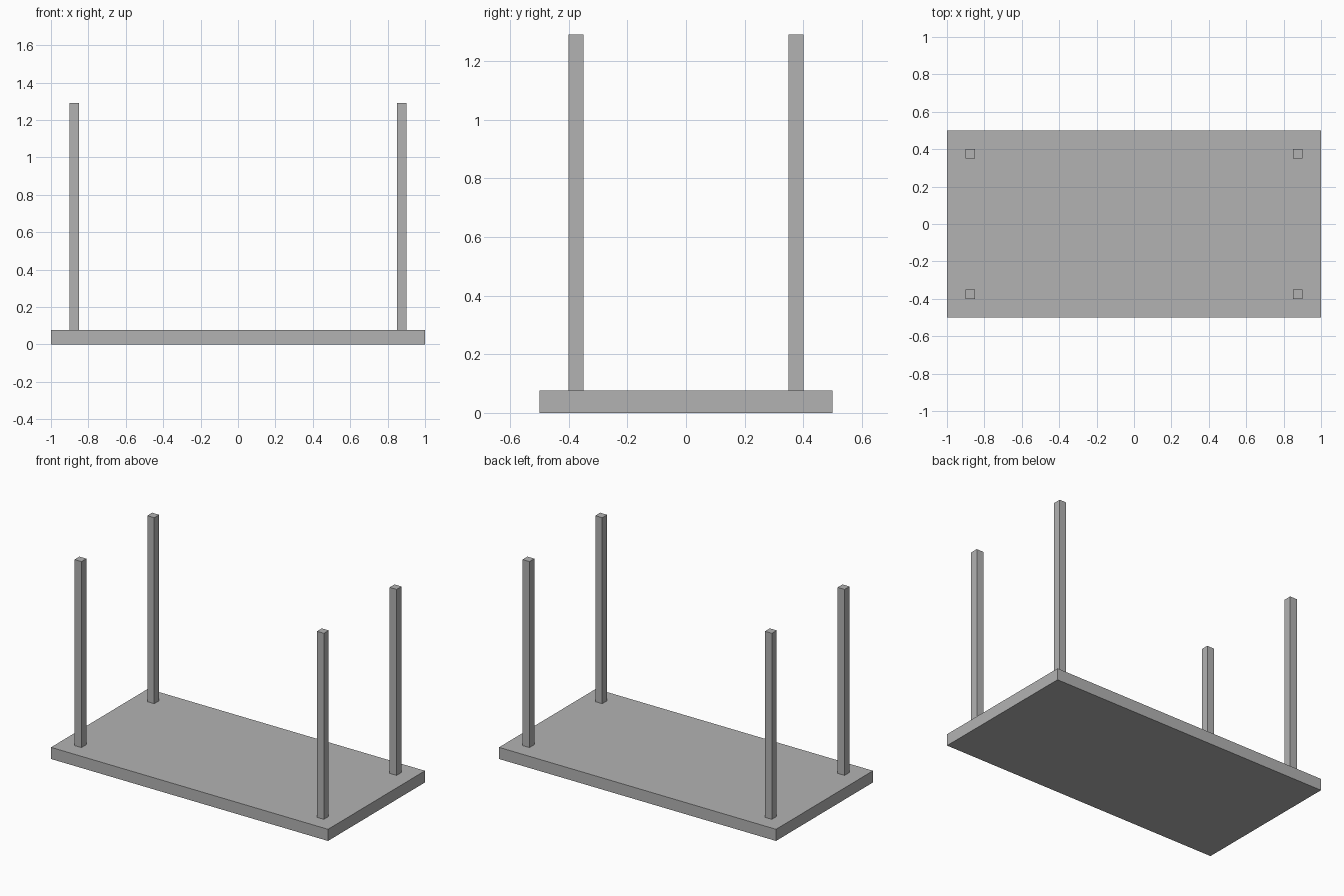
import bpy

if "Cube" in bpy.data.objects:
    bpy.data.objects.remove(bpy.data.objects["Cube"])

# Single plain grey
grey = bpy.data.materials.new("plain_grey")
grey.diffuse_color = (0.45, 0.45, 0.45, 1)
grey.use_nodes = True
grey.node_tree.nodes["Principled BSDF"].inputs["Base Color"].default_value = grey.diffuse_color

SLAB_TOP = 0.076
POST_TOP = 1.29


def box(name, x, y, z0, z1, sx, sy):
    """Box centred on x, y and spanning z0 to z1."""
    bpy.ops.mesh.primitive_cube_add(size=1, location=(x, y, (z0 + z1) / 2))
    ob = bpy.context.object
    ob.name = name
    ob.scale = (sx, sy, z1 - z0)
    bpy.ops.object.transform_apply(location=False, rotation=False, scale=True)
    ob.data.materials.append(grey)
    return ob


# Flat slab on the ground
box("slab", 0, 0, 0, SLAB_TOP, 2.0, 1.0)

# Four square posts standing near the corners
for side, x in (("left", -0.875), ("right", 0.875)):
    for end, y in (("front", -0.375), ("back", 0.375)):
        box(f"{end}_{side}_post", x, y, SLAB_TOP, POST_TOP, 0.05, 0.05)
